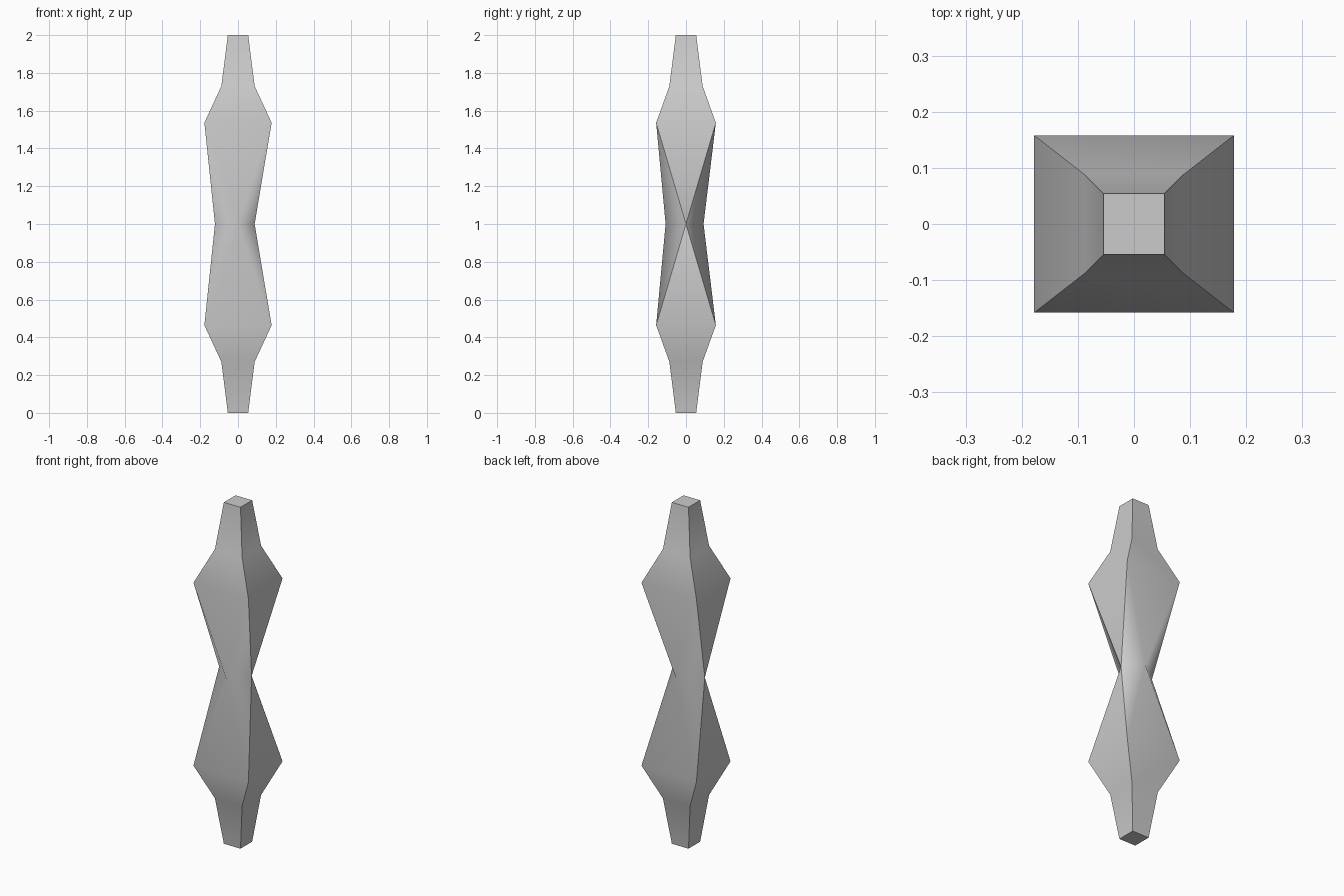
import bpy, bmesh

if "Cube" in bpy.data.objects:
    bpy.data.objects.remove(bpy.data.objects["Cube"])

# Rectangular cross-sections of one half: z, half width x, half depth y
SECTIONS = [(0.0, 0.054, 0.054), (0.27, 0.088, 0.088), (0.464, 0.178, 0.158)]
SIGNS = [(1, -1), (1, 1), (-1, 1), (-1, -1)]

bm = bmesh.new()


def ring(z, hx, hy):
    return [bm.verts.new((sx * hx, sy * hy, z)) for sx, sy in SIGNS]


def half(sections):
    rings = [ring(*s) for s in sections]
    sharp = [rings[0]]
    bm.faces.new(rings[0])
    for a, b in zip(rings, rings[1:]):
        for i in range(4):
            j = (i + 1) % 4
            bm.faces.new((a[i], a[j], b[j], b[i]))
            bm.edges.get((a[i], b[i])).smooth = False
    for i in range(4):
        bm.edges.get((rings[0][i], rings[0][(i + 1) % 4])).smooth = False
    return rings[-1]


# Pinched waist: diamond with points at right, back, left, front
waist = [bm.verts.new((x, y, 1.0)) for x, y in
         ((0.088, 0), (0, 0.093), (-0.122, 0), (0, -0.108))]

# Lower and upper bulbs, each joined to the waist by alternating triangles
for sections in (SECTIONS, [(2 - z, x, y) for z, x, y in SECTIONS]):
    r = half(sections)
    for i in range(4):
        j = (i + 1) % 4
        bm.faces.new((r[i], r[j], waist[i]))
        bm.faces.new((r[j], waist[j], waist[i]))
    # Creases run only along the left and right sides
    for i, k in ((0, 0), (1, 0), (2, 2), (3, 2)):
        bm.edges.get((r[i], waist[k])).smooth = False

bmesh.ops.recalc_face_normals(bm, faces=bm.faces)
for f in bm.faces:
    f.smooth = True

mesh = bpy.data.meshes.new("faceted_spindle")
bm.to_mesh(mesh)
bm.free()
spindle = bpy.data.objects.new("faceted_spindle", mesh)
bpy.context.collection.objects.link(spindle)
